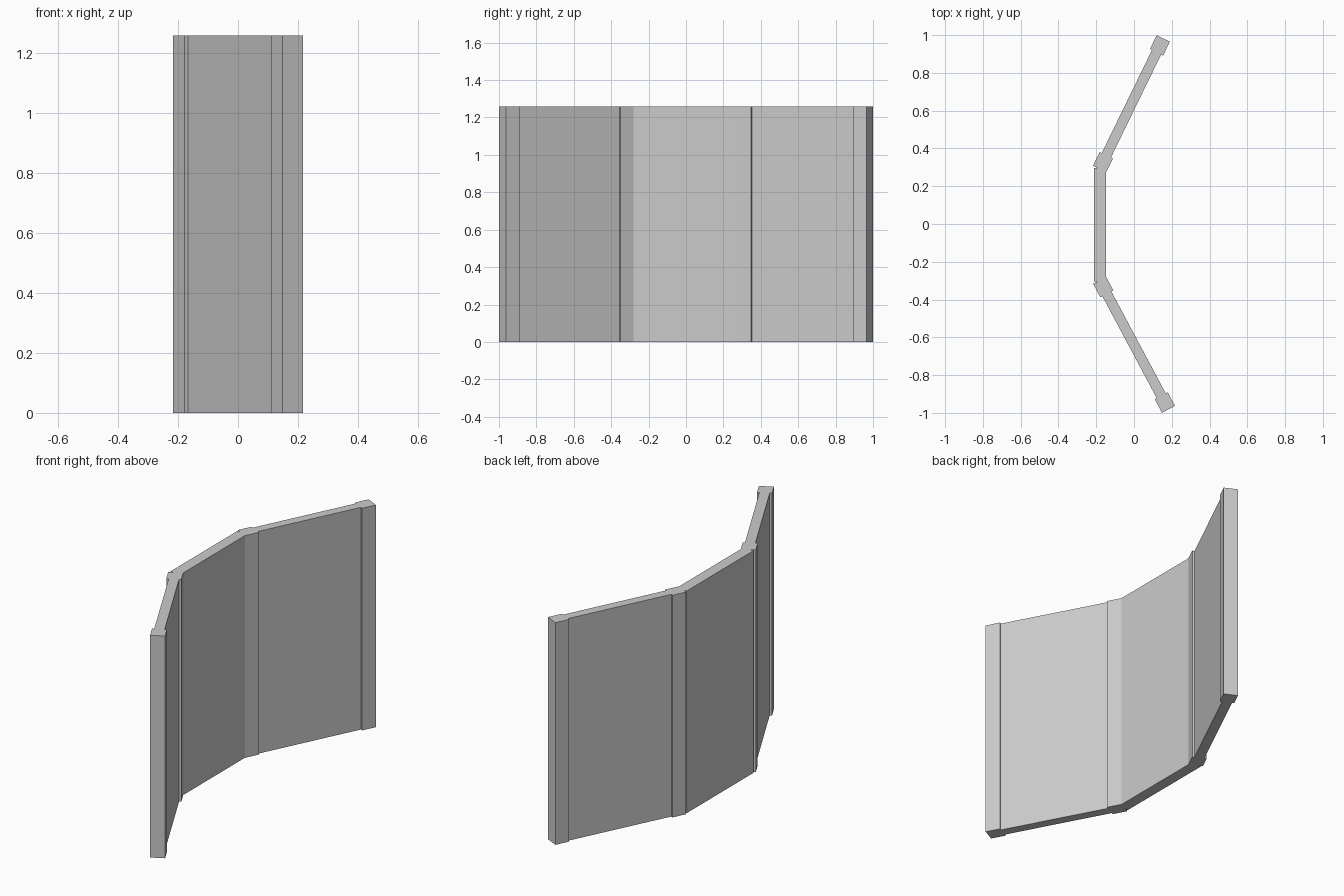
import bpy
from mathutils import Vector

if "Cube" in bpy.data.objects:
    bpy.data.objects.remove(bpy.data.objects["Cube"])

HEIGHT = 1.26


def slab(name, start, end, thickness):
    """Upright box running from start to end in plan."""
    a, b = Vector(start), Vector(end)
    d = (b - a).normalized()
    n = Vector((-d.y, d.x)) * thickness / 2
    plan = [a - n, b - n, b + n, a + n]
    verts = [(p.x, p.y, z) for z in (0, HEIGHT) for p in plan]
    faces = [(3, 2, 1, 0), (4, 5, 6, 7)]
    faces += [(i, (i + 1) % 4, (i + 1) % 4 + 4, i + 4) for i in range(4)]
    mesh = bpy.data.meshes.new(name)
    mesh.from_pydata(verts, [], faces)
    obj = bpy.data.objects.new(name, mesh)
    bpy.context.collection.objects.link(obj)
    return obj


def wing(side, inner, outer):
    """Thin leaf with a thicker post at each end."""
    a, b = Vector(inner), Vector(outer)
    d = (b - a).normalized()
    post = 0.081
    slab(side + "_hinge_post", a, a + d * post, 0.078)
    slab(side + "_leaf", a + d * post, b - d * post, 0.054)
    slab(side + "_end_post", b - d * post, b, 0.078)


# Angled side wings
wing("back", (-0.182, 0.291), (0.155, 0.982))
wing("front", (-0.182, -0.298), (0.1825, -0.981))

# Straight centre leaf
slab("centre_leaf", (-0.18, -0.304), (-0.18, 0.297), 0.064)
